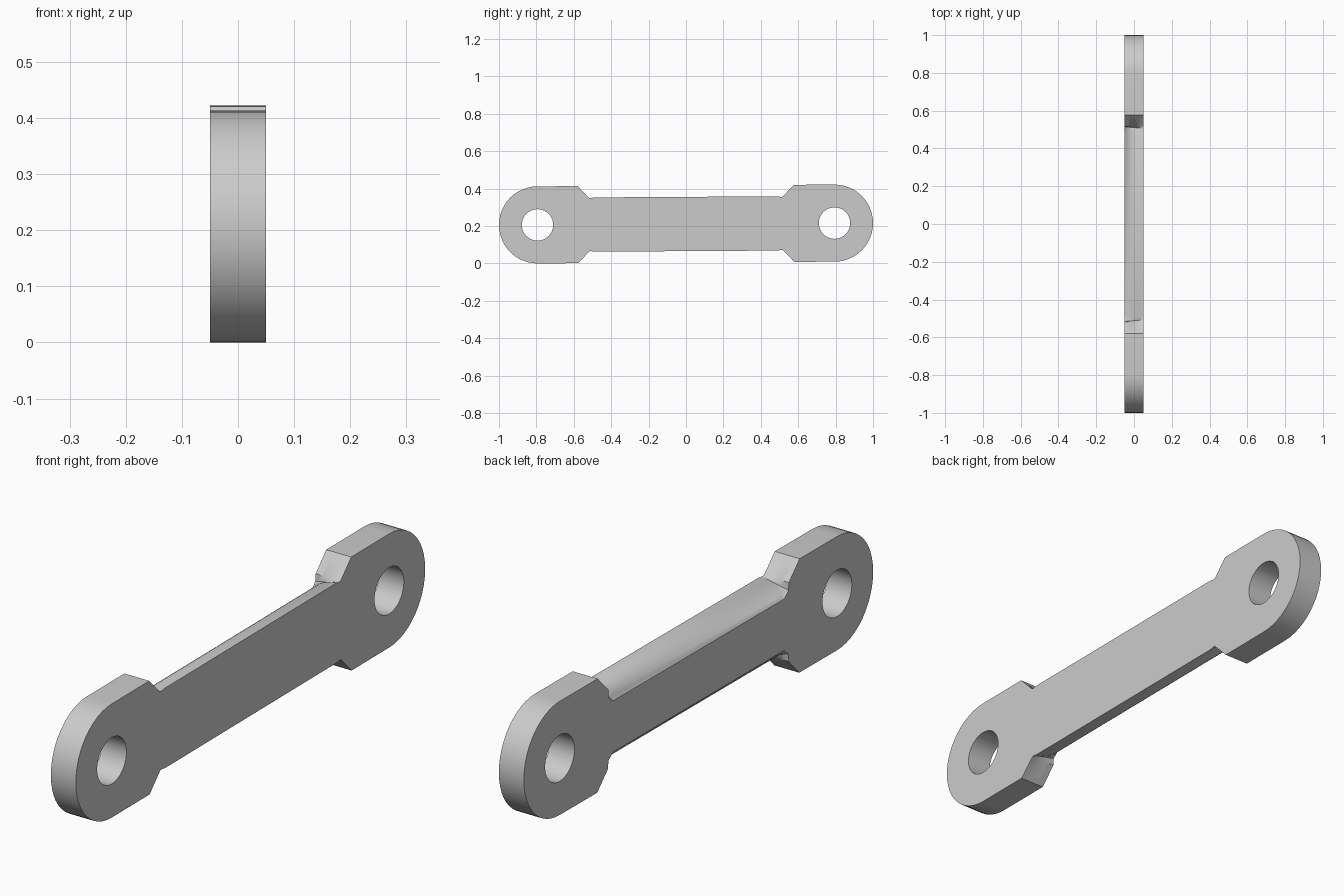
import bpy
import bmesh
from math import sin, cos, pi, sqrt
from mathutils import Matrix

cube = bpy.data.objects.get("Cube")
if cube:
    bpy.data.objects.remove(cube)

HALF_THICK = 0.05
EYE_Y, EYE_R, HOLE_R = 0.794, 0.206, 0.084
MID_Z, TILT = 0.211, 0.006
SLICES, ARC, HOLE = 10, 12, 40


def quarter(t):
    """Quarter outline (y, z); t runs from the flat side to the rounded side."""
    r = 0.122
    bar = 0.145 - (r - sqrt(r * r - (0.1 * t) ** 2))
    pts = [(EYE_Y + EYE_R * cos(a), EYE_R * sin(a))
           for a in (i * pi / 2 / ARC for i in range(ARC + 1))]
    return pts + [(0.578, EYE_R), (0.517, 0.143),
                  (0.507 + 0.008 * t, 0.142 - 0.027 * t), (0.49, bar)]


def outline(t):
    q = quarter(t)
    return (q + [(-y, z) for y, z in reversed(q)]
            + [(-y, -z) for y, z in q[1:]]
            + [(y, -z) for y, z in reversed(q[1:])])


def circle(cy):
    return [(cy + HOLE_R * cos(a), HOLE_R * sin(a))
            for a in (2 * pi * i / HOLE for i in range(HOLE))]


bm = bmesh.new()


def loft(sections):
    """Skin a stack of closed loops; return the edges of both end loops."""
    rings = [[bm.verts.new((x, y, z)) for y, z in pts] for x, pts in sections]
    n = len(rings[0])
    for a, b in zip(rings, rings[1:]):
        for i in range(n):
            j = (i + 1) % n
            bm.faces.new((a[i], a[j], b[j], b[i]))
    return [[bm.edges.get((r[i], r[(i + 1) % n])) for i in range(n)]
            for r in (rings[0], rings[-1])]


# Outer wall, with the bar edges rounding off towards one side
walls = [loft([(HALF_THICK - 2 * HALF_THICK * k / SLICES, outline(k / SLICES))
               for k in range(SLICES + 1)])]

# Bores through both eyes
for side in (-1, 1):
    walls.append(loft([(x, circle(side * EYE_Y)) for x in (HALF_THICK, -HALF_THICK)]))

# Flat side faces, pierced by the bores
for end in (0, 1):
    rim = [e for w in walls for e in w[end]]
    bmesh.ops.triangle_fill(bm, edges=rim, use_beauty=True, use_dissolve=False)

bmesh.ops.recalc_face_normals(bm, faces=bm.faces)
bmesh.ops.rotate(bm, verts=bm.verts, cent=(0, 0, 0), matrix=Matrix.Rotation(TILT, 3, 'X'))
bmesh.ops.translate(bm, verts=bm.verts, vec=(0, 0, MID_Z))

mesh = bpy.data.meshes.new("link_arm")
bm.to_mesh(mesh)
bm.free()
link = bpy.data.objects.new("link_arm", mesh)
bpy.context.collection.objects.link(link)

# Plain grey metal
mat = bpy.data.materials.new("light_grey")
mat.use_nodes = True
grey = (0.6, 0.6, 0.6, 1)
mat.diffuse_color = grey
mat.node_tree.nodes["Principled BSDF"].inputs["Base Color"].default_value = grey
mesh.materials.append(mat)

bpy.ops.object.select_all(action='DESELECT')
link.select_set(True)
bpy.context.view_layer.objects.active = link
bpy.ops.object.shade_smooth_by_angle(angle=pi / 6)
